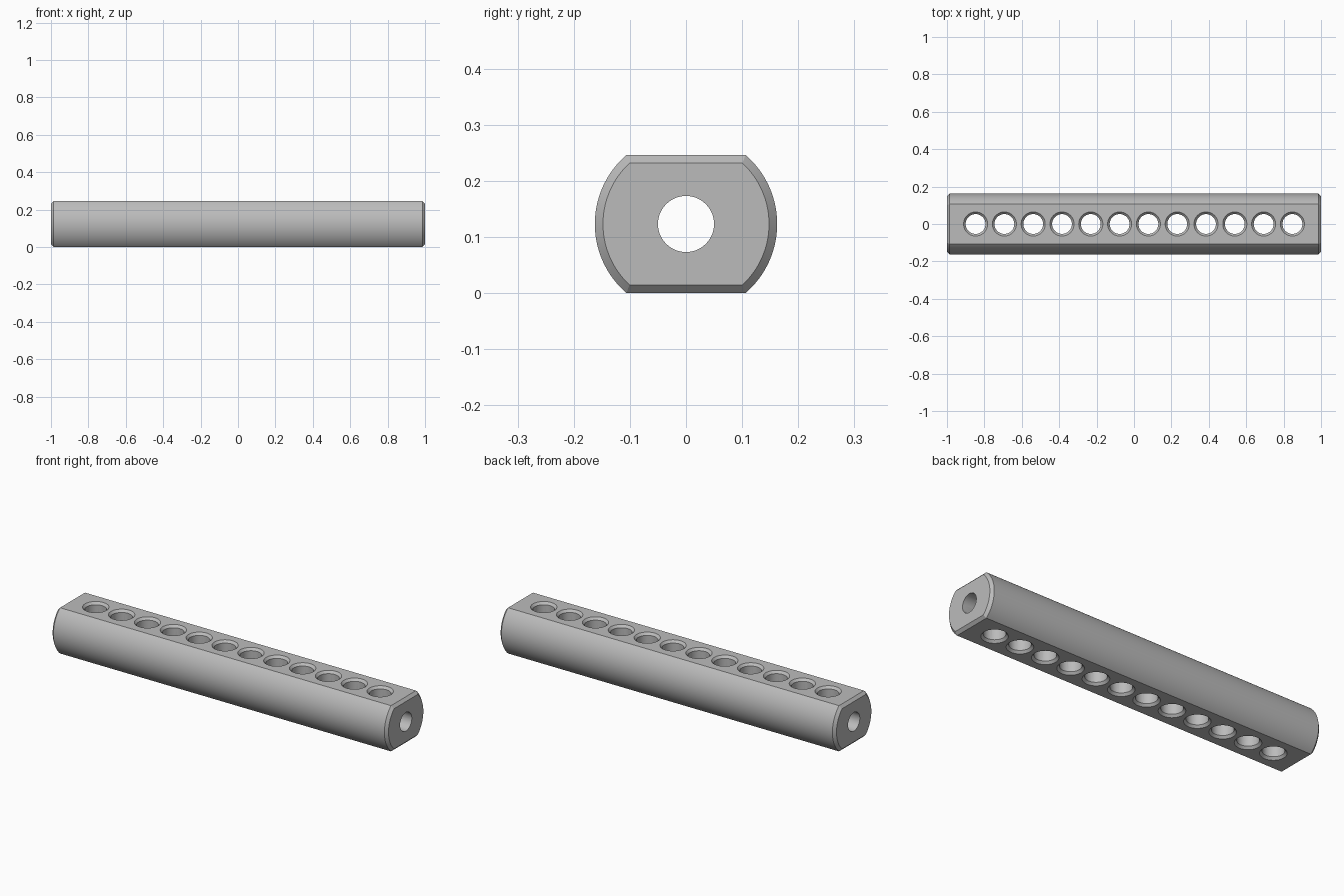
import bpy
import bmesh
from math import asin, cos, sin, pi, sqrt

cube = bpy.data.objects.get("Cube")
if cube:
    bpy.data.objects.remove(cube, do_unlink=True)

HALF_LENGTH = 1.0
RADIUS = 0.1625
HALF_HEIGHT = 0.123
CHAMFER = 0.0145
BORE_RADIUS = 0.05
HOLE_RADIUS = 0.053
RIM_RADIUS = 0.0645
RIM_DEPTH = 0.0125
HOLE_COUNT = 12
PITCH = 0.154

steel = bpy.data.materials.new("steel_grey")
steel.use_nodes = True
steel.diffuse_color = (0.5, 0.5, 0.5, 1)
steel.node_tree.nodes["Principled BSDF"].inputs["Base Color"].default_value = (0.5, 0.5, 0.5, 1)


def make_object(name, bm):
    bmesh.ops.recalc_face_normals(bm, faces=bm.faces)
    mesh = bpy.data.meshes.new(name)
    bm.to_mesh(mesh)
    bm.free()
    mesh.materials.append(steel)
    obj = bpy.data.objects.new(name, mesh)
    bpy.context.collection.objects.link(obj)
    return obj


def loft(bm, rings):
    """Join successive rings of points into a closed solid."""
    loops = [[bm.verts.new(p) for p in ring] for ring in rings]
    n = len(loops[0])
    for a, b in zip(loops, loops[1:]):
        for i in range(n):
            j = (i + 1) % n
            bm.faces.new((a[i], a[j], b[j], b[i]))
    bm.faces.new(loops[0])
    bm.faces.new(loops[-1])


def bar_section(x, inset, steps=32):
    """Round section with flats on top and bottom."""
    r, h = RADIUS - inset, HALF_HEIGHT - inset
    limit = asin(h / r)
    angles = [-limit + 2 * limit * i / steps for i in range(steps + 1)]
    right = [(x, r * cos(a), HALF_HEIGHT + r * sin(a)) for a in angles]
    left = [(x, -y, z) for x, y, z in reversed(right)]
    return right + left


def circle(x, z, r, steps=48):
    return [(x + r * cos(2 * pi * i / steps), r * sin(2 * pi * i / steps), z)
            for i in range(steps)]


# Bar with chamfered ends
bm = bmesh.new()
inner = HALF_LENGTH - CHAMFER
loft(bm, [bar_section(-HALF_LENGTH, CHAMFER), bar_section(-inner, 0),
          bar_section(inner, 0), bar_section(HALF_LENGTH, CHAMFER)])
bar = make_object("drilled_bar", bm)

# Row of vertical holes, countersunk on both flats
bm = bmesh.new()
top, over = 2 * HALF_HEIGHT, 0.01
flare = RIM_RADIUS + over * (RIM_RADIUS - HOLE_RADIUS) / RIM_DEPTH
for k in range(HOLE_COUNT):
    x = (k - (HOLE_COUNT - 1) / 2) * PITCH
    loft(bm, [circle(x, -over, flare), circle(x, RIM_DEPTH, HOLE_RADIUS),
              circle(x, top - RIM_DEPTH, HOLE_RADIUS), circle(x, top + over, flare)])
holes = make_object("hole_cutter", bm)

# Lengthwise bore
bm = bmesh.new()
loft(bm, [[(x, y, HALF_HEIGHT + u) for u, y, _ in circle(0, 0, BORE_RADIUS)]
          for x in (-1.1, 1.1)])
bore = make_object("bore_cutter", bm)

# Cut the holes and the bore, then discard the cutters
bpy.context.view_layer.objects.active = bar
for cutter in (holes, bore):
    cutter.hide_render = True
    mod = bar.modifiers.new(cutter.name, 'BOOLEAN')
    mod.operation = 'DIFFERENCE'
    mod.solver = 'EXACT'
    mod.object = cutter
    bpy.ops.object.modifier_apply(modifier=mod.name)
    bpy.data.objects.remove(cutter, do_unlink=True)

# Smooth curved walls, keep edges sharp
for obj in bpy.context.selected_objects:
    obj.select_set(False)
bar.select_set(True)
bpy.ops.object.shade_smooth_by_angle(angle=pi / 7)
